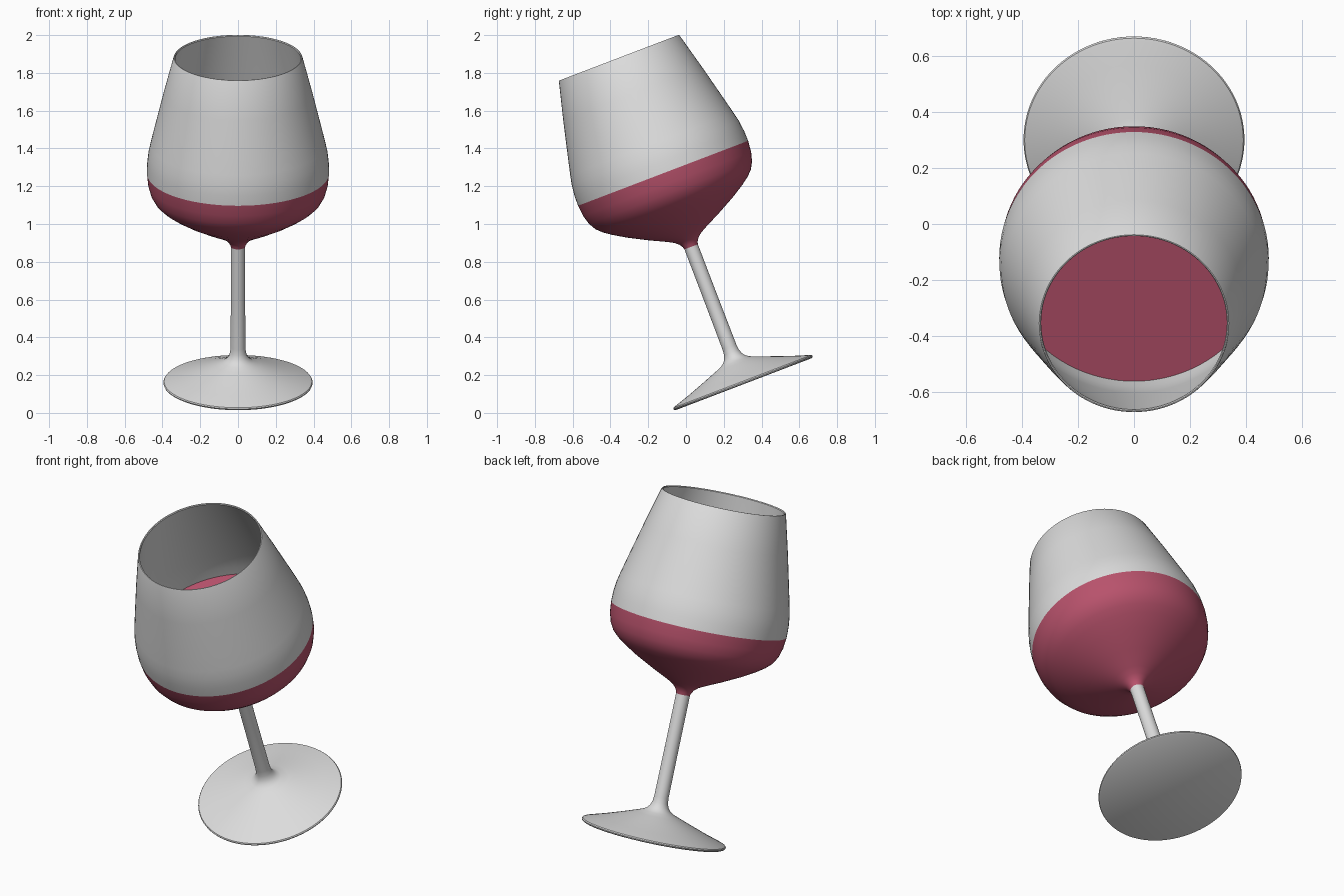
import bpy, bmesh, math
from mathutils import Matrix

if "Cube" in bpy.data.objects:
    bpy.data.objects.remove(bpy.data.objects["Cube"])

TILT = math.radians(20.9)
PLACE = Matrix.Translation((0, 0.305, 0.152)) @ Matrix.Rotation(TILT, 4, 'X')
SEG = 96


def material(name, rgb):
    m = bpy.data.materials.new(name)
    m.diffuse_color = (*rgb, 1)
    m.use_nodes = True
    m.node_tree.nodes["Principled BSDF"].inputs["Base Color"].default_value = m.diffuse_color
    return m


glass = material("clear_glass", (0.72, 0.72, 0.72))
red = material("red_wine", (0.48, 0.085, 0.15))


def lathe(name, profile, mat):
    """Spin (radius, height) points round the glass axis, then tilt."""
    bm = bmesh.new()
    rings = []
    for r, h in profile:
        if r == 0:
            rings.append([bm.verts.new((0, 0, h))] * SEG)
        else:
            rings.append([bm.verts.new((r * math.cos(2 * math.pi * i / SEG),
                                        r * math.sin(2 * math.pi * i / SEG), h))
                          for i in range(SEG)])
    for a, b in zip(rings, rings[1:]):
        for i in range(SEG):
            j = (i + 1) % SEG
            quad = list(dict.fromkeys((a[i], a[j], b[j], b[i])))
            bm.faces.new(quad)
    bm.transform(PLACE)
    me = bpy.data.meshes.new(name)
    bm.to_mesh(me)
    bm.free()
    me.materials.append(mat)
    ob = bpy.data.objects.new(name, me)
    bpy.context.collection.objects.link(ob)
    bpy.ops.object.select_all(action='DESELECT')
    ob.select_set(True)
    bpy.context.view_layer.objects.active = ob
    bpy.ops.object.shade_smooth_by_angle(angle=math.radians(35))
    return ob


# Foot and stem in one profile, from the flat underside up
lathe("foot_and_stem", [
    (0, 0), (0.386, 0), (0.393, 0.004), (0.395, 0.010), (0.391, 0.016),
    (0.378, 0.021), (0.30, 0.046), (0.20, 0.082), (0.12, 0.112),
    (0.082, 0.127), (0.063, 0.140), (0.050, 0.157), (0.042, 0.180),
    (0.039, 0.21), (0.038, 0.50), (0.038, 0.79)], glass)

# Wine-filled lower bowl, closed by the flat wine surface
lathe("wine", [
    (0, 0.775), (0.037, 0.775), (0.042, 0.792), (0.053, 0.810),
    (0.075, 0.829), (0.110, 0.848), (0.20, 0.892), (0.30, 0.945),
    (0.37, 0.988), (0.410, 0.017 + 1.0), (0.440, 1.046), (0.462, 1.085),
    (0.476, 1.135), (0.482, 1.195), (0.474, 1.195), (0, 1.195)], red)

# Thin-walled upper bowl, outside then over the rim and down inside
outer = [(0.482, 1.195), (0.481, 1.25), (0.474, 1.31), (0.463, 1.36),
         (0.444, 1.44), (0.394, 1.645), (0.342, 1.845)]
rim = [(0.339, 1.850), (0.335, 1.850)]
inner = [(r - 0.010, h) for r, h in reversed(outer)]
lathe("upper_bowl", outer + rim + inner, glass)
